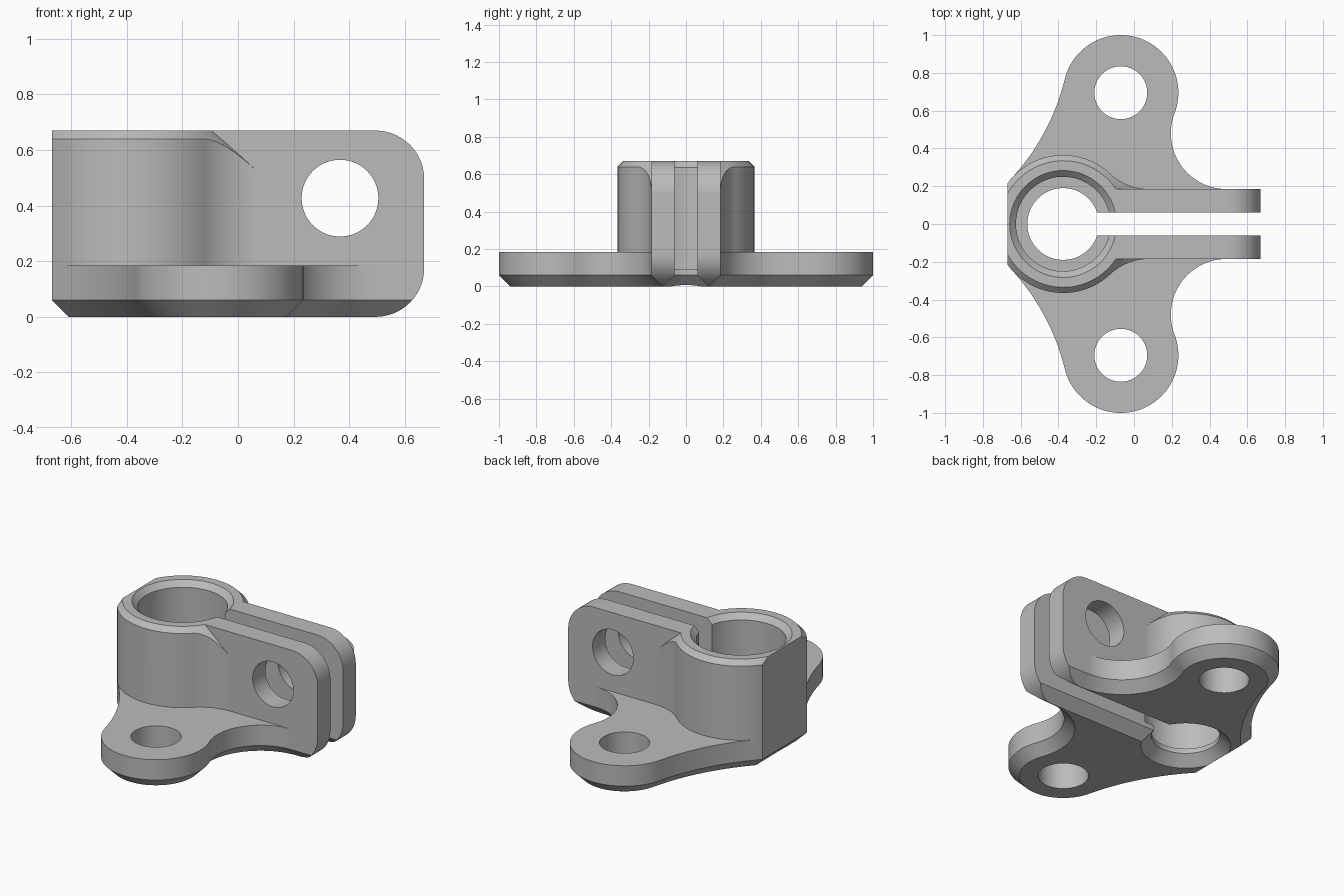
import bpy, bmesh, math
from math import cos, sin, pi, atan2, acos, sqrt

cube = bpy.data.objects.get("Cube")
if cube:
    bpy.data.objects.remove(cube, do_unlink=True)

grey = bpy.data.materials.new("plain grey")
grey.use_nodes = True
grey.diffuse_color = (0.5, 0.5, 0.5, 1)
grey.node_tree.nodes["Principled BSDF"].inputs["Base Color"].default_value = (0.5, 0.5, 0.5, 1)

# Main dimensions
TUBE, TUBE_R, FLAT_X = (-0.375, 0.0), 0.365, -0.67
EAR, EAR_R = (-0.07, 0.695), 0.305
HEIGHT, PLATE_TOP, CHAMFER = 0.67, 0.185, 0.06
WING_Y, SLOT_Y, END_X, CORNER = 0.185, 0.062, 0.67, 0.175


def arc(centre, radius, start, end, n):
    return [(centre[0] + radius * cos(start + (end - start) * i / n),
             centre[1] + radius * sin(start + (end - start) * i / n)) for i in range(n + 1)]


def circle(centre, radius, n=96):
    return arc(centre, radius, 0, 2 * pi, n)[:-1]


def heading(a, b):
    return atan2(b[1] - a[1], b[0] - a[0])


def loft(name, loops):
    """Solid skinned through matching closed loops of 3D points."""
    bm = bmesh.new()
    rings = [[bm.verts.new(p) for p in loop] for loop in loops]
    for low, high in zip(rings, rings[1:]):
        for i in range(len(low)):
            j = (i + 1) % len(low)
            bm.faces.new((low[i], low[j], high[j], high[i]))
    bm.faces.new(rings[0][::-1])
    bm.faces.new(rings[-1])
    bmesh.ops.recalc_face_normals(bm, faces=bm.faces)
    mesh = bpy.data.meshes.new(name)
    bm.to_mesh(mesh)
    bm.free()
    obj = bpy.data.objects.new(name, mesh)
    bpy.context.collection.objects.link(obj)
    mesh.materials.append(grey)
    return obj


def upright(name, levels):
    return loft(name, [[(x, y, z) for x, y in loop] for loop, z in levels])


def across(name, profile, half):
    return loft(name, [[(x, y, z) for x, z in profile] for y in (-half, half)])


def revolve(name, profile):
    return upright(name, [(circle(TUBE, r), z) for r, z in profile])


def mirrored(half):
    return half + [(x, -y) for x, y in reversed(half)]


def carve(obj, cutters, operation="DIFFERENCE"):
    bpy.context.view_layer.objects.active = obj
    for cutter in cutters:
        mod = obj.modifiers.new("cut", "BOOLEAN")
        mod.operation, mod.solver, mod.object = operation, "EXACT", cutter
        bpy.ops.object.modifier_apply(modifier=mod.name)


def tube_arc(start, inset, n):
    radius = TUBE_R - inset
    flat = pi - acos((TUBE[0] - FLAT_X - inset) / radius)
    return arc(TUBE, radius, start, flat, n)


# Plate outline: every arc keeps its centre, so an inset only changes radii
NOTCH, NOTCH_R = (0.49, 0.48), 0.295
FLANK_R = 1.2
d1, d2 = FLANK_R + EAR_R, FLANK_R + TUBE_R
gap = math.dist(EAR, TUBE)
along = (d1 ** 2 - d2 ** 2 + gap ** 2) / (2 * gap)
side = sqrt(d1 ** 2 - along ** 2)
ux, uy = (TUBE[0] - EAR[0]) / gap, (TUBE[1] - EAR[1]) / gap
FLANK = (EAR[0] + ux * along + uy * side, EAR[1] + uy * along - ux * side)


def plate_outline(inset):
    half = [(0.9, WING_Y - inset)]
    half += arc(NOTCH, NOTCH_R + inset, -pi / 2, heading(NOTCH, EAR) - 2 * pi, 32)
    half += arc(EAR, EAR_R - inset, heading(EAR, NOTCH), heading(EAR, FLANK), 56)[1:]
    half += arc(FLANK, FLANK_R + inset, heading(FLANK, EAR), heading(FLANK, TUBE), 24)[1:]
    half += tube_arc(heading(TUBE, FLANK), inset, 3)[1:]
    return mirrored(half)


# Collar outline: round tube blended into the clamp wings
BLEND_R = 0.3
blend_y = WING_Y + BLEND_R
BLEND = (TUBE[0] + sqrt((TUBE_R + BLEND_R) ** 2 - blend_y ** 2), blend_y)
collar_half = arc(BLEND, BLEND_R, -pi / 2, heading(BLEND, TUBE), 20)
collar_half += tube_arc(heading(TUBE, BLEND), 0, 32)[1:]
collar_outline = mirrored(collar_half)

# Solid parts
plate = upright("mounting_plate", [(plate_outline(CHAMFER), 0), (plate_outline(0), CHAMFER),
                                   (plate_outline(0), PLATE_TOP)])
collar = upright("clamp_collar", [(collar_outline, PLATE_TOP), (collar_outline, 0.8)])
corner_x = END_X - CORNER
wings = across("clamp_wings", [(TUBE[0], PLATE_TOP), (END_X, PLATE_TOP)]
               + arc((corner_x, HEIGHT - CORNER), CORNER, 0, pi / 2, 20)
               + [(TUBE[0], HEIGHT)], WING_Y)

# Cutters
top_cone = revolve("top_cone_cutter", [(1.0, -0.1), (1.0, 0.005), (0.335, HEIGHT)])
bore = revolve("bore_cutter", [(0.30, -0.05), (0.19, 0.06), (0.19, 0.09), (0.25, 0.09),
                               (0.25, 0.637), (0.313, 0.70)])
slot_half = [(SLOT_Y, 0.9), (SLOT_Y, CHAMFER), (SLOT_Y + CHAMFER + 0.05, -0.05)]
slot_section = slot_half + [(-y, z) for y, z in reversed(slot_half)]
slot = loft("slot_cutter", [[(x, y, z) for y, z in slot_section] for x in (TUBE[0], 1.2)])
bolt = across("bolt_hole_cutter", circle((0.367, 0.427), 0.138, 64), 0.5)
end_corner = across("end_corner_cutter", [(corner_x, -0.05)]
                    + arc((corner_x, CORNER), CORNER, -pi / 2, 0, 20)
                    + [(END_X, 0.3), (1.2, 0.3), (1.2, -0.05)], 0.5)
ear_holes = [upright("ear_hole_cutter", [(circle((EAR[0], s * EAR[1]), 0.14, 64), z)
                                         for z in (-0.1, 0.4)]) for s in (1, -1)]

carve(collar, [top_cone], "INTERSECT")
carve(plate, [end_corner] + ear_holes)
carve(wings, [bolt])
for part in (plate, collar, wings):
    carve(part, [bore, slot])

for cutter in [top_cone, bore, slot, bolt, end_corner] + ear_holes:
    bpy.data.objects.remove(cutter, do_unlink=True)

# Smooth curved walls, crisp edges
for part in (plate, collar, wings):
    bpy.ops.object.select_all(action="DESELECT")
    part.select_set(True)
    bpy.context.view_layer.objects.active = part
    bpy.ops.object.shade_smooth_by_angle(angle=math.radians(15))
    weighted = part.modifiers.new("weighted normals", "WEIGHTED_NORMAL")
    weighted.keep_sharp = True
